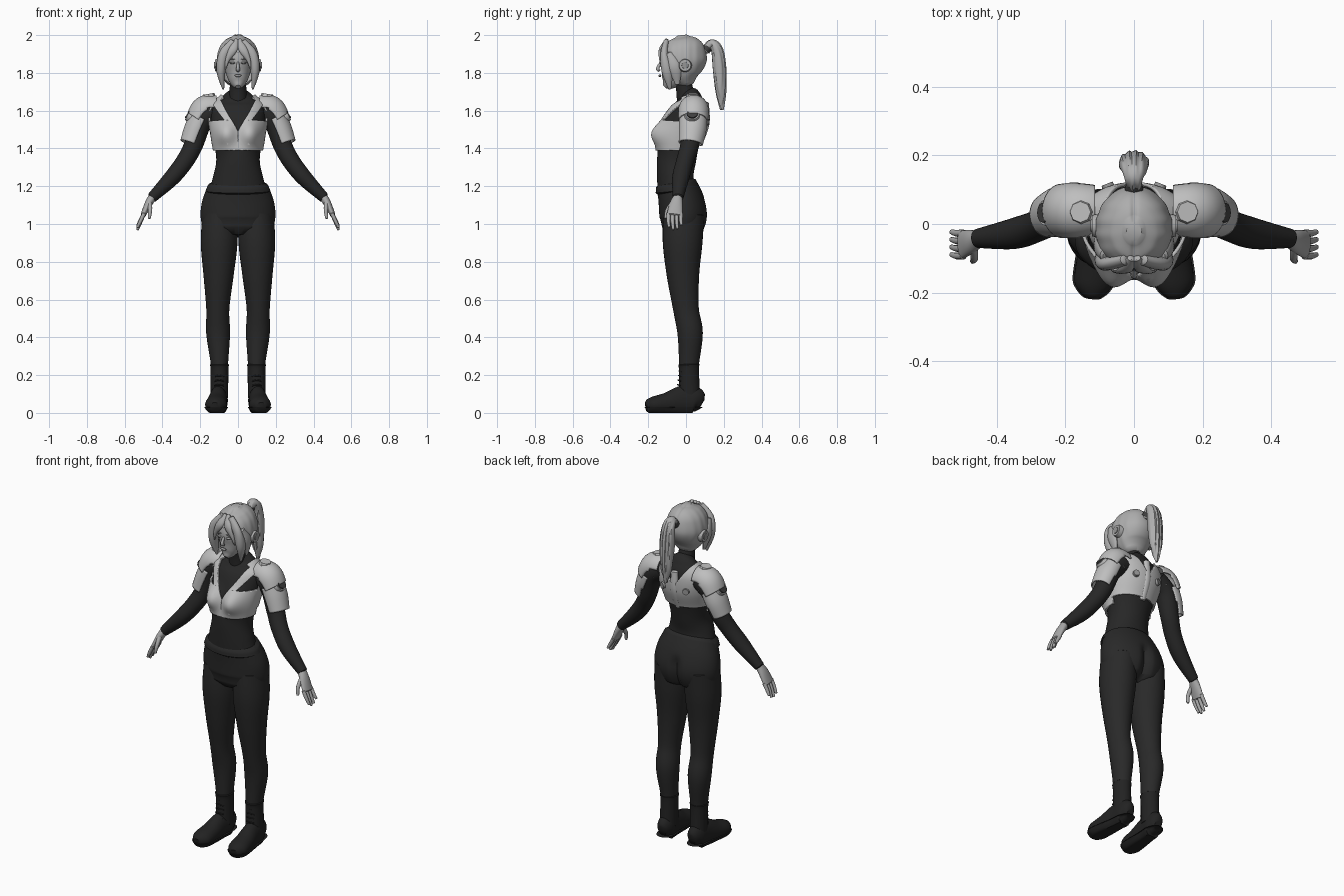
import bpy, bmesh
from math import sin, cos, pi, exp, radians
from mathutils import Vector

cube = bpy.data.objects.get("Cube")
if cube:
    bpy.data.objects.remove(cube, do_unlink=True)


def material(name, value):
    mat = bpy.data.materials.new(name)
    mat.use_nodes = True
    colour = (value, value, value, 1)
    mat.diffuse_color = colour
    mat.node_tree.nodes["Principled BSDF"].inputs["Base Color"].default_value = colour
    return mat


SUIT = material("dark suit", 0.02)
TROUSER = material("dark trousers", 0.022)
BOOT = material("black leather", 0.016)
ARMOUR = material("light armour", 0.52)
TRIM = material("grey trim", 0.3)
DISC = material("dark disc", 0.05)
HAIR = material("pale hair", 0.42)
SKIN = material("grey skin", 0.4)
X, Y, Z = Vector((1, 0, 0)), Vector((0, 1, 0)), Vector((0, 0, 1))
SIDES = ((1, "left_"), (-1, "right_"))


def finish(name, bm, mat, angle=40):
    mesh = bpy.data.meshes.new(name)
    bm.to_mesh(mesh)
    bm.free()
    mesh.materials.append(mat)
    mesh.polygons.foreach_set("use_smooth", [True] * len(mesh.polygons))
    mesh.set_sharp_from_angle(angle=radians(angle))
    obj = bpy.data.objects.new(name, mesh)
    bpy.context.scene.collection.objects.link(obj)
    return obj


def spline(keys, steps):
    """Smooth curve through keys of (x, y, z, radius along ref, other radius)."""
    pad = [keys[0]] + list(keys) + [keys[-1]]
    out = []
    for i in range(1, len(pad) - 2):
        for s in range(steps):
            t = s / steps
            out.append([b + t * (c - a) / 2 + t * t * (a - 2.5 * b + 2 * c - d / 2)
                        + t ** 3 * (1.5 * (b - c) + (d - a) / 2)
                        for a, b, c, d in zip(*pad[i - 1:i + 3])])
    return out + [list(keys[-1])]


def tube(name, keys, mat, ref=X, sides=24, steps=6, grow=0, closed=True,
         shape=None, side=1, edit=None, thick=0):
    """Loft elliptical rings along a path; optionally reshape, trim and thicken."""
    path = spline(keys, steps)
    points = [Vector(p[:3]) for p in path]
    rings = []
    for i, p in enumerate(path):
        tangent = (points[min(i + 1, len(path) - 1)] - points[max(i - 1, 0)]).normalized()
        u = (ref - tangent * ref.dot(tangent)).normalized()
        rings.append((points[i], u, tangent.cross(u), p[3] + grow, p[4] + grow, tangent))
    if closed:  # rounded ends
        for end, sign in ((0, -1), (-1, 1)):
            c, u, v, a, b, t = rings[end]
            extra = (c + t * sign * 0.3 * min(a, b), u, v, a * 0.65, b * 0.65, t)
            rings.insert(0 if end == 0 else len(rings), extra)
    bm = bmesh.new()
    loops = []
    for c, u, v, a, b, t in rings:
        loop = []
        for k in range(sides):
            co = c + u * a * cos(2 * pi * k / sides) + v * b * sin(2 * pi * k / sides)
            if shape:
                co = shape(co)
            loop.append(bm.verts.new((co.x * side, co.y, co.z)))
        loops.append(loop)
    for low, high in zip(loops, loops[1:]):
        for k in range(sides):
            n = (k + 1) % sides
            bm.faces.new((low[k], low[n], high[n], high[k]))
    caps = [bm.faces.new(loops[0]), bm.faces.new(loops[-1])]
    bmesh.ops.recalc_face_normals(bm, faces=bm.faces)
    if not closed:
        bmesh.ops.delete(bm, geom=caps, context="FACES_ONLY")
    if edit:
        edit(bm)
    obj = finish(name, bm, mat)
    if thick:
        mod = obj.modifiers.new("thickness", "SOLIDIFY")
        mod.thickness, mod.offset = thick, 1
    return obj


def drop(bm, test):
    bmesh.ops.delete(bm, geom=[f for f in bm.faces if test(f)], context="FACES")


def disc(name, centre, normal, radius, depth, mat, sides=24):
    bm = bmesh.new()
    bmesh.ops.create_cone(bm, cap_ends=True, segments=sides, radius1=radius,
                          radius2=radius * 0.85, depth=depth)
    obj = finish(name, bm, mat, 30)
    obj.location = centre
    obj.rotation_euler = Vector(normal).to_track_quat("Z", "Y").to_euler()
    return obj


def ball(name, centre, radii, mat):
    bm = bmesh.new()
    bmesh.ops.create_uvsphere(bm, u_segments=16, v_segments=10, radius=1)
    bmesh.ops.scale(bm, vec=radii, verts=bm.verts)
    finish(name, bm, mat).location = centre


# Torso with bust, and the armour shell cut from the same form
def bust(co):
    if co.y < -0.04:
        co.y -= 0.05 * exp(-((abs(co.x) - 0.068) / 0.05) ** 2 - ((co.z - 1.48) / 0.06) ** 2)
    return co


def trim_vest(bm):
    cuts = [((0, 0, 1.39), Z), ((0, 0, 1.43), Z), ((0, 0, 1.545), Z), ((0, -0.02, 0), Y)]
    for s in (1, -1):
        cuts += [((s * 0.01, 0, 1.5), (s * 1.9, 0, -1)), ((s * 0.06, 0, 1.53), (s * 1.45, 0, -1)),
                 ((s * 0.03, 0, 1.6), (s * 1.5, 0, -1))]
    for co, no in cuts:
        geom = bm.verts[:] + bm.edges[:] + bm.faces[:]
        bmesh.ops.bisect_plane(bm, geom=geom, plane_co=co, plane_no=no)

    def bare(face):
        c = face.calc_center_median()
        x, z = abs(c.x), c.z
        if c.y < -0.02:
            neckline = z > 1.5 + 1.9 * (x - 0.01)
            gap = 1.545 < z < 1.53 + 1.45 * (x - 0.06)
            return z < 1.39 or neckline or gap
        return z < 1.43 or z > 1.6 + 1.5 * (x - 0.03)
    drop(bm, bare)


torso = [(0, -0.05, 1.16, 0.155, 0.1), (0, -0.057, 1.25, 0.132, 0.096), (0, -0.05, 1.34, 0.115, 0.103),
         (0, -0.032, 1.45, 0.13, 0.106), (0, 0, 1.55, 0.145, 0.108), (0, 0.02, 1.62, 0.14, 0.09),
         (0, 0.02, 1.67, 0.09, 0.062), (0, 0.01, 1.7, 0.05, 0.045)]
tube("torso", torso, SUIT, sides=64, steps=8, shape=bust)
tube("chest_armour", torso, ARMOUR, sides=96, steps=12, grow=0.003, closed=False,
     shape=bust, edit=trim_vest, thick=0.01)
tube("spine_guard", [(0, 0.07, 1.42, 0.018, 0.015), (0, 0.108, 1.53, 0.024, 0.016),
                     (0, 0.106, 1.64, 0.02, 0.015)], ARMOUR, sides=12)
tube("neck_collar", [(0, 0.005, 1.62, 0.052, 0.052), (0, -0.005, 1.7, 0.045, 0.046),
                     (0, -0.015, 1.745, 0.043, 0.043)], SUIT)
disc("collar_clasp", (0, -0.142, 1.47), (0, -1, 0.3), 0.016, 0.012, DISC, 6)


# Hips with a rear cleft, and a waistband
def cleft(co):
    if co.y > 0 and co.z < 1.14:
        co.y -= 0.03 * exp(-(co.x / 0.025) ** 2) * min(1, (1.14 - co.z) / 0.06)
    return co


tube("hips", [(0, -0.05, 1.205, 0.158, 0.106), (0, -0.025, 1.12, 0.19, 0.122),
              (0, -0.012, 1.04, 0.198, 0.128), (0, -0.018, 0.97, 0.185, 0.11)],
     TROUSER, sides=64, shape=cleft)
tube("waistband", [(0, -0.049, 1.175, 0.172, 0.112), (0, -0.052, 1.205, 0.16, 0.107)],
     TROUSER, sides=48, steps=2)

arm = [(0.12, 0.035, 1.6, 0.06, 0.06), (0.19, 0.035, 1.545, 0.06, 0.056), (0.235, 0.02, 1.42, 0.05, 0.05),
       (0.28, -0.005, 1.335, 0.046, 0.047), (0.35, -0.028, 1.245, 0.045, 0.043),
       (0.455, -0.042, 1.14, 0.028, 0.028)]
foot = [(0.098, 0.075, 0.05, 0.03, 0.045), (0.1, 0.045, 0.065, 0.046, 0.075),
        (0.105, -0.02, 0.065, 0.047, 0.078), (0.112, -0.1, 0.05, 0.054, 0.058),
        (0.118, -0.17, 0.042, 0.056, 0.045), (0.121, -0.203, 0.036, 0.036, 0.034)]


def grounded(co):
    co.z = max(co.z, 0.008)
    return co


def flattened(co):
    co.z = min(max(co.z, 0), 0.03)
    return co


for s, tag in SIDES:
    # Legs and boots
    tube(tag + "leg", [(0.098, -0.012, 1.05, 0.09, 0.108), (0.1, -0.018, 0.9, 0.097, 0.105),
                       (0.103, -0.016, 0.73, 0.08, 0.086), (0.107, 0, 0.55, 0.061, 0.068),
                       (0.105, 0.022, 0.42, 0.063, 0.067), (0.098, 0.016, 0.25, 0.045, 0.052),
                       (0.1, 0.02, 0.15, 0.044, 0.05)], TROUSER, sides=32, side=s)
    tube(tag + "boot_shaft", [(0.098, 0.015, 0.255, 0.05, 0.056), (0.098, 0.016, 0.22, 0.047, 0.053),
                              (0.099, 0.018, 0.08, 0.047, 0.056)], BOOT, side=s)
    tube(tag + "boot", foot, BOOT, sides=32, shape=grounded, side=s)
    tube(tag + "boot_sole", foot, BOOT, sides=32, grow=0.005, shape=flattened, side=s)
    for i in range(5):
        z, y = 0.12 + 0.024 * i, -0.047 + 0.003 * i
        tube(tag + "boot_lace", [(0.075, y + 0.012, z, 0.004, 0.004), (0.1, y, z + 0.006, 0.004, 0.004),
                                 (0.125, y + 0.012, z, 0.004, 0.004)], BOOT, ref=Z, sides=6, steps=3, side=s)

    # Arms and hands
    tube(tag + "arm", arm, SUIT, ref=Y, sides=28, side=s)
    tube(tag + "hand", [(0.45, -0.042, 1.147, 0.023, 0.023), (0.475, -0.052, 1.105, 0.035, 0.02),
                        (0.502, -0.06, 1.048, 0.042, 0.014)], SKIN, ref=Y, side=s)
    for i, length in enumerate((0.062, 0.075, 0.07, 0.052)):
        y = -0.093 + 0.022 * i
        tube(tag + "finger", [(0.497, y, 1.055, 0.011, 0.011), (0.517, y, 1.045 - length / 2, 0.01, 0.01),
                              (0.532, y + 0.004, 1.045 - length, 0.007, 0.007)],
             SKIN, ref=Y, sides=10, steps=3, side=s)
    tube(tag + "thumb", [(0.467, -0.07, 1.11, 0.015, 0.013), (0.465, -0.1, 1.07, 0.011, 0.011),
                         (0.47, -0.108, 1.03, 0.008, 0.008)], SKIN, ref=Y, sides=10, steps=3, side=s)

    # Shoulder armour: open on the inner lower side
    out = Vector((0.82 * s, 0, 0.57))
    tube(tag + "shoulder_cap", [(0.115, 0.04, 1.605, 0.066, 0.066), (0.17, 0.04, 1.6, 0.072, 0.072),
                                (0.21, 0.038, 1.55, 0.07, 0.06)], ARMOUR, ref=Y, sides=40, closed=False,
         side=s, edit=lambda bm: drop(bm, lambda f: f.normal.dot(out) < 0), thick=0.009)
    tube(tag + "upper_arm_plate", [(0.195, 0.038, 1.56, 0.066, 0.055), (0.222, 0.035, 1.5, 0.065, 0.056),
                                   (0.25, 0.025, 1.425, 0.056, 0.05)], ARMOUR, ref=Y, sides=40, closed=False,
         side=s, edit=lambda bm: drop(bm, lambda f: f.normal.dot(out) < -0.3), thick=0.008)
    disc(tag + "shoulder_socket", (0.248 * s, 0.033, 1.575), out, 0.043, 0.03, ARMOUR)
    disc(tag + "shoulder_disc", (0.258 * s, 0.033, 1.581), out, 0.033, 0.02, DISC)
    disc(tag + "shoulder_top_plate", (0.155 * s, 0.035, 1.68), (0.15 * s, 0, 1), 0.036, 0.018, ARMOUR, 8)
    disc(tag + "back_stud", (0.075 * s, 0.108, 1.54), (0.4 * s, 1, 0), 0.02, 0.02, TRIM)

    # Face details, ear pieces and framing locks
    ball(tag + "eye", (0.03 * s, -0.133, 1.853), (0.014, 0.008, 0.006), TRIM)
    ball(tag + "brow", (0.031 * s, -0.132, 1.872), (0.018, 0.006, 0.003), TRIM)
    disc(tag + "ear_piece", (0.112 * s, -0.005, 1.84), X * s, 0.036, 0.022, HAIR)
    disc(tag + "ear_piece_centre", (0.12 * s, -0.005, 1.84), X * s, 0.02, 0.014, TRIM)
    tube(tag + "side_lock", [(0.025, -0.105, 1.965, 0.02, 0.015), (0.075, -0.115, 1.9, 0.026, 0.02),
                             (0.09, -0.1, 1.81, 0.024, 0.03), (0.078, -0.085, 1.715, 0.005, 0.008)],
         HAIR, sides=14, side=s)
    tube(tag + "cheek_lock", [(0.08, -0.09, 1.9, 0.02, 0.022), (0.1, -0.06, 1.83, 0.018, 0.035),
                              (0.088, -0.045, 1.74, 0.006, 0.012)], HAIR, sides=14, side=s)
    tube(tag + "fringe", [(0.008, -0.1, 1.975, 0.012, 0.01), (0.026, -0.133, 1.925, 0.022, 0.01),
                          (0.055, -0.132, 1.87, 0.012, 0.01), (0.066, -0.125, 1.82, 0.003, 0.004)],
         HAIR, sides=12, side=s)

# Head
tube("head", [(0, -0.108, 1.73, 0.02, 0.02), (0, -0.088, 1.752, 0.043, 0.047),
              (0, -0.06, 1.8, 0.064, 0.08), (0, -0.042, 1.86, 0.073, 0.096),
              (0, -0.03, 1.93, 0.068, 0.085)], SKIN, sides=32)
tube("nose", [(0, -0.134, 1.855, 0.006, 0.006), (0, -0.15, 1.823, 0.01, 0.01),
              (0, -0.14, 1.812, 0.011, 0.008)], SKIN, sides=10, steps=4)
ball("lips", (0, -0.138, 1.785), (0.019, 0.007, 0.007), TRIM)


# Combed hair with a centre parting, open over the face
def combed(co):
    ripple = 1 + 0.012 * sin(co.y * 140)
    part = 0.006 * exp(-(co.x / 0.008) ** 2) if co.z > 1.9 else 0
    return Vector((co.x * ripple, co.y, co.z - part))


tube("hair", [(0, 0.005, 1.745, 0.06, 0.045), (0, -0.008, 1.79, 0.092, 0.09),
              (0, -0.014, 1.86, 0.112, 0.124), (0, -0.015, 1.93, 0.1, 0.115),
              (0, -0.018, 1.972, 0.07, 0.084), (0, -0.02, 1.99, 0.034, 0.044)],
     HAIR, sides=96, steps=8, shape=combed,
     edit=lambda bm: drop(bm, lambda f: len(f.verts) == 4 and f.calc_center_median().y < -0.05
                          and f.calc_center_median().z < 1.91
                          and abs(f.calc_center_median().x) < 0.075))


def strands(co):
    return Vector((co.x, co.y + 0.003 * sin(co.x * 320), co.z))


tube("ponytail", [(0, 0.1, 1.915, 0.018, 0.02), (0, 0.135, 1.955, 0.028, 0.022), (0, 0.165, 1.92, 0.04, 0.03),
                  (0, 0.178, 1.82, 0.044, 0.034), (0, 0.185, 1.7, 0.034, 0.026),
                  (0, 0.19, 1.605, 0.008, 0.008)], HAIR, sides=40, steps=8, shape=strands)
disc("hair_tie", (0, 0.112, 1.93), (0, 0.7, 0.7), 0.027, 0.022, DISC)
